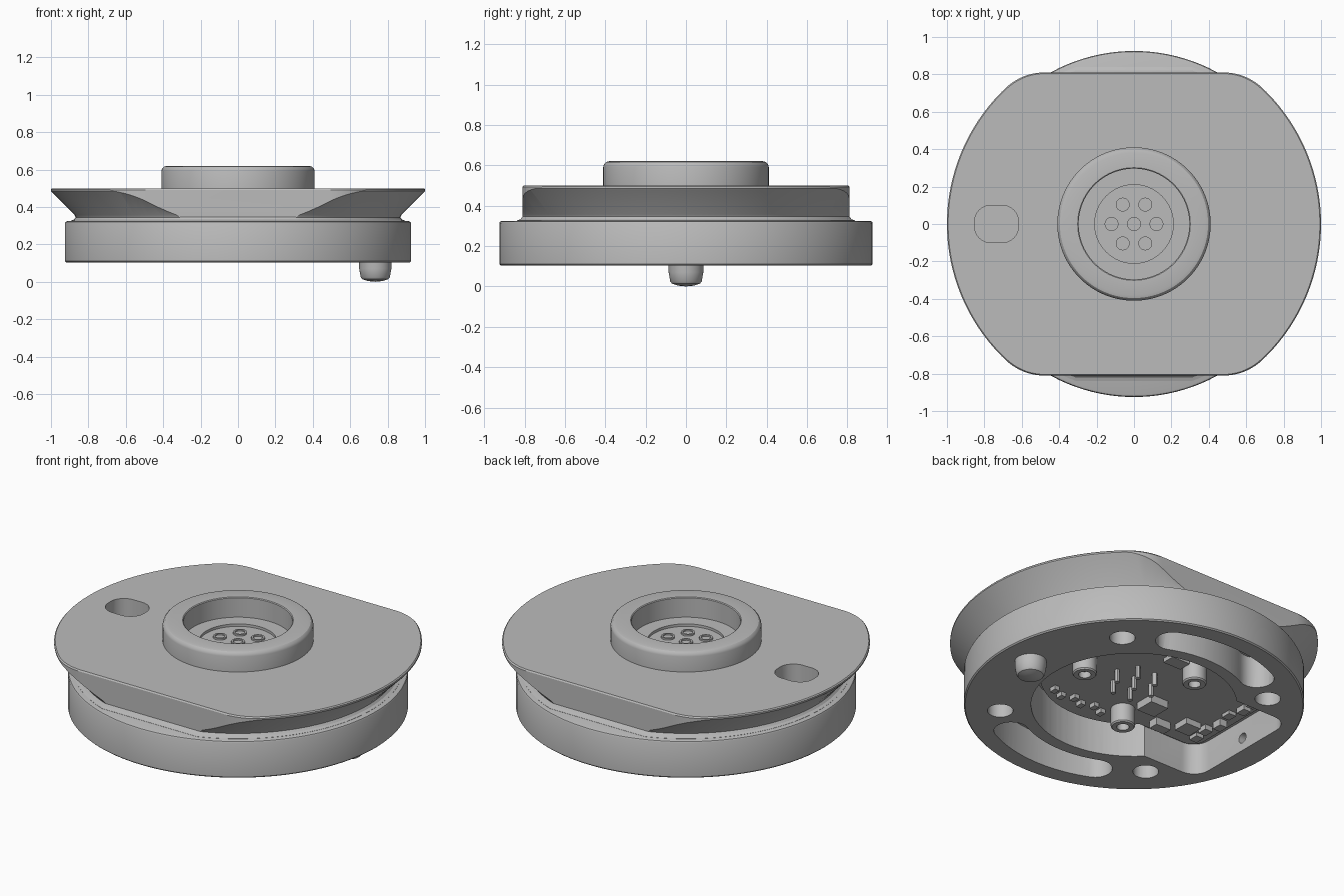
import bpy, bmesh, math
from math import cos, sin, pi, radians, sqrt
from mathutils import Matrix

if "Cube" in bpy.data.objects:
    bpy.data.objects.remove(bpy.data.objects["Cube"], do_unlink=True)

grey = bpy.data.materials.new("plain grey")
grey.use_nodes = True
GREY = (0.5, 0.5, 0.5, 1)
grey.diffuse_color = GREY
grey.node_tree.nodes["Principled BSDF"].inputs["Base Color"].default_value = GREY


def finish(bm, name):
    bmesh.ops.recalc_face_normals(bm, faces=bm.faces)
    mesh = bpy.data.meshes.new(name)
    bm.to_mesh(mesh)
    bm.free()
    mesh.materials.append(grey)
    ob = bpy.data.objects.new(name, mesh)
    bpy.context.collection.objects.link(ob)
    return ob


def activate(ob):
    bpy.ops.object.select_all(action='DESELECT')
    ob.select_set(True)
    bpy.context.view_layer.objects.active = ob


def smooth(ob):
    activate(ob)
    bpy.ops.object.shade_smooth_by_angle(angle=radians(30))
    return ob


def lathe(name, profile, x=0, y=0, steps=48):
    """Revolve (radius, height) points around a vertical axis at x, y."""
    bm = bmesh.new()
    verts = [bm.verts.new((r, 0, z)) for r, z in profile]
    edges = [bm.edges.new(pair) for pair in zip(verts, verts[1:])]
    bmesh.ops.spin(bm, geom=verts + edges, cent=(0, 0, 0), axis=(0, 0, 1),
                   angle=2 * pi, steps=steps)
    bmesh.ops.remove_doubles(bm, verts=bm.verts, dist=0.0002)
    bmesh.ops.translate(bm, verts=bm.verts, vec=(x, y, 0))
    return finish(bm, name)


def cylinder(name, x, y, r, z0, z1, steps=32):
    return lathe(name, [(0, z0), (r, z0), (r, z1), (0, z1)], x, y, steps)


def prism(name, outline, levels):
    """Stack a flat outline through (height, scale) levels."""
    bm = bmesh.new()
    rings = [[bm.verts.new((x * s, y * s, z)) for x, y in outline] for z, s in levels]
    n = len(outline)
    for low, high in zip(rings, rings[1:]):
        for i in range(n):
            j = (i + 1) % n
            bm.faces.new((low[i], low[j], high[j], high[i]))
    bm.faces.new(rings[0])
    bm.faces.new(rings[-1])
    return finish(bm, name)


def arc(cx, cy, r, start, end, n=10):
    return [(cx + r * cos(radians(start + (end - start) * i / n)),
             cy + r * sin(radians(start + (end - start) * i / n))) for i in range(n + 1)]


def rounded_rect(cx, cy, hx, hy, r):
    pts = []
    for i, (sx, sy) in enumerate([(1, 1), (-1, 1), (-1, -1), (1, -1)]):
        pts += arc(cx + sx * (hx - r), cy + sy * (hy - r), r, 90 * i, 90 * i + 90, 8)
    return pts


def combine(ob, cutter, operation='DIFFERENCE'):
    activate(ob)
    mod = ob.modifiers.new("cut", 'BOOLEAN')
    mod.operation, mod.solver, mod.object = operation, 'EXACT', cutter
    bpy.ops.object.modifier_apply(modifier=mod.name)
    bpy.data.objects.remove(cutter, do_unlink=True)


LOW, CEIL, ROOF = .05, .29, .35


def cut_cavity(ob):
    combine(ob, cylinder("cavity", 0, 0, .56, LOW, ROOF, 80))
    bay = rounded_rect(-.49, 0, .28, .39, .1)
    combine(ob, prism("cavity_bay", bay, [(LOW, 1), (CEIL, 1)]))


# Round base with cavity, mounting holes and curved slots cut from below
base = lathe("base_ring", [(0, .103), (.918, .103), (.925, .11), (.925, .313),
                           (.921, .321), (.912, .325), (0, .325)], steps=128)
cut_cavity(base)
for k in range(4):
    a = radians(45 + 90 * k)
    combine(base, cylinder("hole", .73 * cos(a), .73 * sin(a), .07, LOW, CEIL))
for mid in (92, 272):
    a0, a1, r, w = mid - 25, mid + 25, .725, .095
    ends = [(r * cos(radians(a)), r * sin(radians(a))) for a in (a0, a1)]
    slot = (arc(0, 0, r + w, a0, a1, 20) + arc(*ends[1], w, a1, a1 + 180)[1:-1]
            + arc(0, 0, r - w, a1, a0, 20) + arc(*ends[0], w, a0 + 180, a0 + 360)[1:-1])
    combine(base, prism("curved_slot", slot, [(LOW, 1), (CEIL, 1)]))
side = cylinder("side_hole", 0, 0, .03, -.85, -.7, 20)
side.data.transform(Matrix.Translation((0, 0, .18)) @ Matrix.Rotation(pi / 2, 4, 'Y'))
combine(base, side)
smooth(base)

# Flared top flange trimmed by two flats with filleted corners and a flared foot
flange = lathe("top_flange", [(0, .30), (.895, .30), (.895, .326), (.878, .332), (.868, .345),
                              (.874, .357), (.994, .477), (1, .485), (1, .494),
                              (.994, .5), (0, .5)], steps=128)
FLAT, FIL = .81, .3
cy = FLAT - FIL
cx = sqrt((1 - FIL) ** 2 - cy ** 2)
t = math.degrees(math.atan2(cy, cx))
quarter = arc(0, 0, 1.002, 0, t, 24)[:-1] + arc(cx, cy, FIL, t, 90, 14)
half = quarter + [(-x, y) for x, y in reversed(quarter)]
outline = half + [(-x, -y) for x, y in half[1:-1]]
combine(flange, prism("flats", outline, [(.2, 1.035), (.326, 1.035), (.333, 1.012), (.346, 1),
                                         (.492, 1), (.504, .99)]), 'INTERSECT')
combine(flange, prism("key_slot", rounded_rect(-.735, 0, .118, .1, .088), [(.38, 1), (.6, 1)]))
combine(flange, cylinder("bore", 0, 0, .34, .43, .6, 64))
cut_cavity(flange)
smooth(flange)

# Raised collar with its stepped socket
smooth(lathe("socket_collar", [(0, .435), (.345, .435), (.345, .49), (.41, .49), (.41, .592),
                               (.406, .606), (.396, .616), (.38, .62), (.301, .62),
                               (.296, .616), (.296, .5), (.21, .5), (.21, .485),
                               (0, .485)], steps=96))

# Seven contacts, with solder pins below
spots = [(0, 0)] + [(.12 * cos(k * pi / 3), .12 * sin(k * pi / 3)) for k in range(6)]
for x, y in spots:
    smooth(lathe("contact", [(.037, .475), (.037, .495), (.027, .495), (.027, .487), (0, .487)],
                 x, y, 24))
    smooth(cylinder("solder_pin", x, y, .014, .2, .29, 12))

# Locating peg with a domed end
smooth(lathe("locating_peg", [(0, .2), (.086, .2), (.086, .07), (.078, .025), (.07, .014),
                              (.04, .004), (0, 0)], .734, 0, 40))

# Circuit board hanging inside the cavity
smooth(cylinder("circuit_board", 0, 0, .51, .275, .3, 64))
smooth(prism("circuit_board_bay", rounded_rect(-.48, 0, .26, .37, .08), [(.276, 1), (.3, 1)]))

# Socket-head screws
for k in range(3):
    a = k * 2 * pi / 3
    smooth(lathe("screw", [(.066, .36), (.066, .17), (.06, .162), (.034, .162),
                           (.034, .2), (0, .2)], .35 * cos(a), .35 * sin(a), 30))


# Small board components: centre, half sizes and height
def chip(x, y, hx, hy, h):
    corners = [(x - hx, y - hy), (x + hx, y - hy), (x + hx, y + hy), (x - hx, y + hy)]
    prism("component", corners, [(.28 - h, 1), (.28, 1)])


chip(-.25, -.14, .06, .06, .05)
chip(-.05, .3, .06, .04, .03)
chip(-.42, -.28, .05, .03, .05)
chip(-.55, -.2, .05, .05, .04)
for k in range(6):
    chip(.26 - .07 * k, -.36 - .03 * (k % 2), .016, .022, .03)
    chip(-.67 + .02 * (k % 2), -.27 + .1 * k, .025, .03, .025 + .01 * (k % 3))
